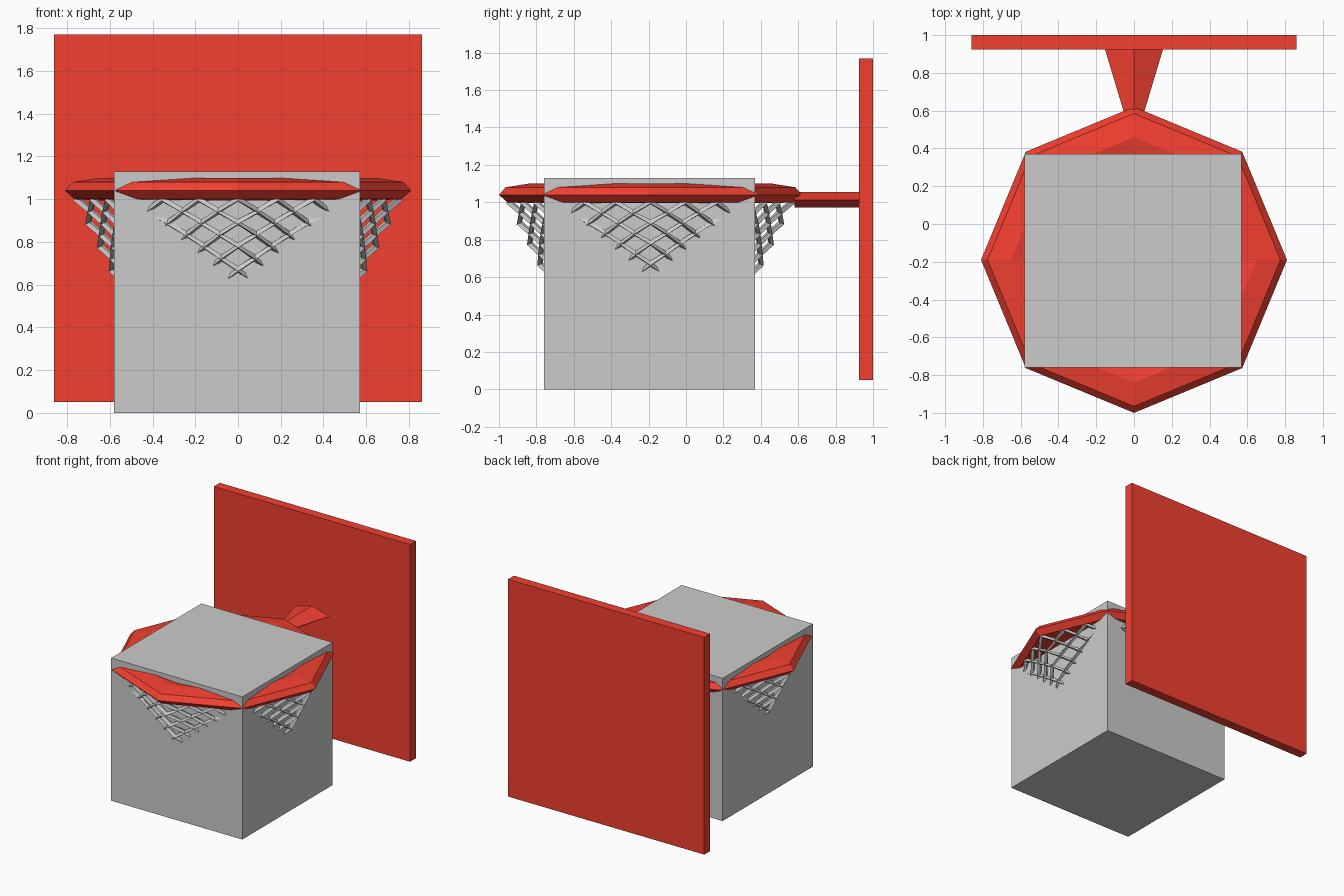
import bpy
from math import cos, sin, pi

if "Cube" in bpy.data.objects:
    bpy.data.objects.remove(bpy.data.objects["Cube"])

CY = -0.19  # centre of the rim in y

red = bpy.data.materials.new("red_paint")
red.diffuse_color = (0.9, 0.05, 0.03, 1)
red.use_nodes = True
red.node_tree.nodes["Principled BSDF"].inputs["Base Color"].default_value = red.diffuse_color


def make(name, verts, faces, mat=None):
    me = bpy.data.meshes.new(name)
    me.from_pydata(verts, [], faces)
    ob = bpy.data.objects.new(name, me)
    bpy.context.collection.objects.link(ob)
    if mat:
        me.materials.append(mat)
    return ob


def box(name, x0, x1, y0, y1, z0, z1, mat=None):
    v = [(x, y, z) for z in (z0, z1) for x, y in ((x0, y0), (x1, y0), (x1, y1), (x0, y1))]
    f = [(3, 2, 1, 0), (4, 5, 6, 7)] + [(i, (i + 1) % 4, 4 + (i + 1) % 4, 4 + i) for i in range(4)]
    return make(name, v, f, mat)


def on_octagon(a, r, z):
    """Point at angle a on an octagon of corner radius r."""
    local = (a % (pi / 4)) - pi / 8
    d = r * cos(pi / 8) / cos(local)
    return (d * cos(a), CY + d * sin(a), z)


# Backboard and crate under the hoop
box("backboard", -0.86, 0.86, 0.925, 1.0, 0.05, 1.77, red)
box("crate", -0.58, 0.57, -0.76, 0.37, 0, 1.13)

# Eight-sided rim: a faceted section swept around
section = [(0.81, 1.04), (0.775, 1.08), (0.65, 1.10), (0.53, 1.08),
           (0.49, 1.04), (0.53, 1.0), (0.65, 0.995), (0.765, 1.0)]
n = len(section)
verts = [on_octagon(k * pi / 4, r, z) for k in range(8) for r, z in section]
faces = [(k * n + i, (k + 1) % 8 * n + i, (k + 1) % 8 * n + (i + 1) % n, k * n + (i + 1) % n)
         for k in range(8) for i in range(n)]
make("rim", verts, faces, red)

# Bracket: diamond section widening towards the backboard
verts = [(x, y, z) for y, w in ((0.58, 0.05), (0.93, 0.155))
         for x, z in ((w, 1.013), (0, 1.055), (-w, 1.013), (0, 0.972))]
faces = [(0, 1, 2, 3), (7, 6, 5, 4)] + [(i, 4 + i, 4 + (i + 1) % 4, (i + 1) % 4) for i in range(4)]
make("bracket", verts, faces, red)

# Net: diamond lattice on an octagonal cone, turned into strands
COLS, ROWS, STEP = 24, 11, 0.055
verts = []
for j in range(ROWS):
    z = 1.0 - j * STEP
    r = 0.755 - 0.5 * j * STEP
    verts += [on_octagon((i + 0.5 * (j % 2)) * 2 * pi / COLS, r, z) for i in range(COLS)]
faces = []
for j in range(ROWS - 2):
    for i in range(COLS):
        left = (i - 1 + j % 2) % COLS
        right = (i + j % 2) % COLS
        faces.append((j * COLS + i, (j + 1) * COLS + left, (j + 2) * COLS + i, (j + 1) * COLS + right))
net = make("net", verts, faces)
wire = net.modifiers.new("strands", 'WIREFRAME')
wire.thickness = 0.034
wire.use_even_offset = False
wire.use_boundary = True
